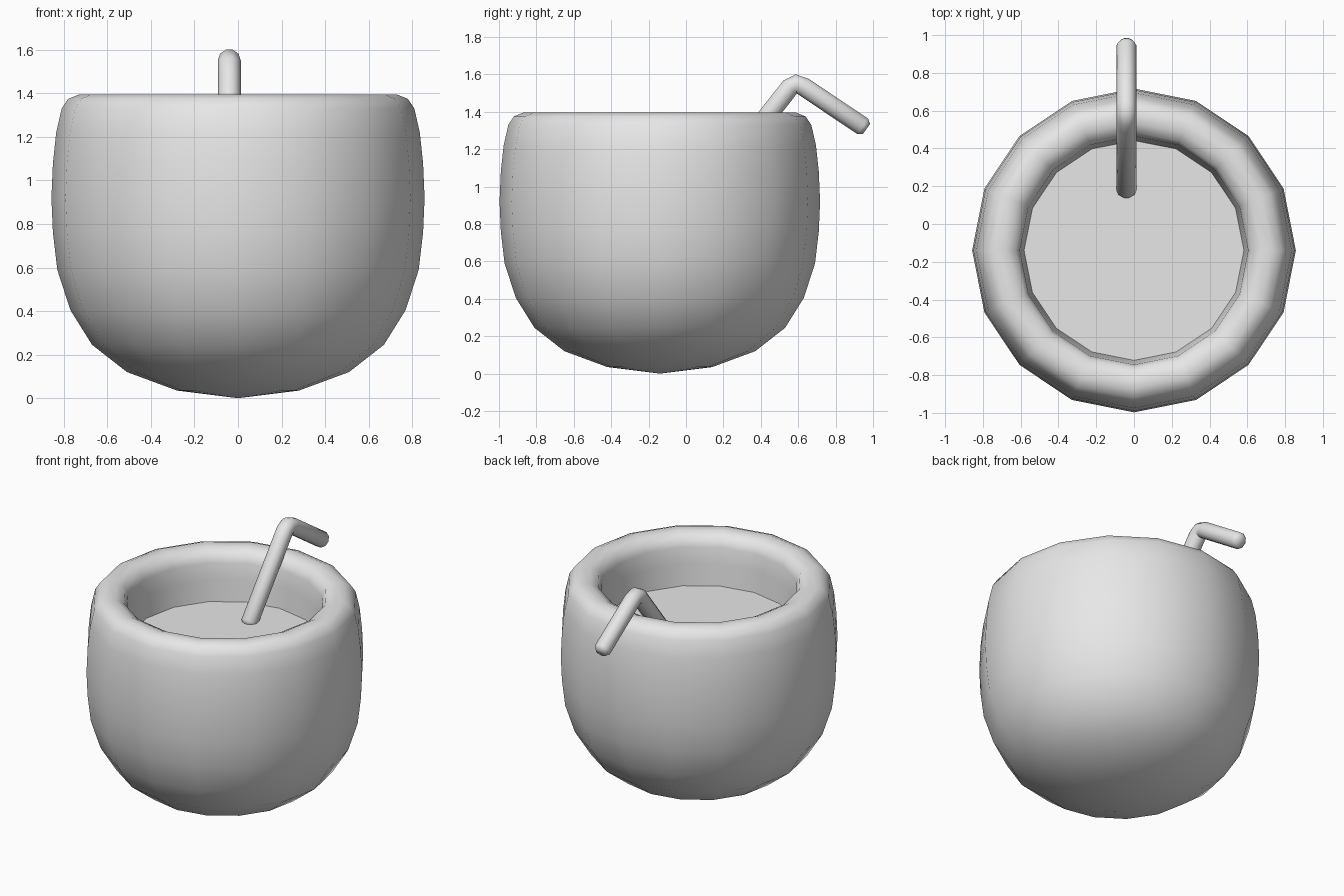
import bpy
import bmesh
from math import cos, sin, pi, radians
from mathutils import Vector

cube = bpy.data.objects.get("Cube")
if cube:
    bpy.data.objects.remove(cube, do_unlink=True)

CENTRE_Y = -0.14
SIDES = 16

grey = bpy.data.materials.new("light_grey")
grey.use_nodes = True
grey.diffuse_color = (0.8, 0.8, 0.8, 1)
grey.node_tree.nodes["Principled BSDF"].inputs["Base Color"].default_value = (0.8, 0.8, 0.8, 1)


def finish(bm, name, angle):
    """Turn a bmesh into a smooth-shaded grey object."""
    bmesh.ops.recalc_face_normals(bm, faces=bm.faces)
    mesh = bpy.data.meshes.new(name)
    bm.to_mesh(mesh)
    bm.free()
    mesh.materials.append(grey)
    obj = bpy.data.objects.new(name, mesh)
    bpy.context.collection.objects.link(obj)
    bpy.ops.object.select_all(action='DESELECT')
    obj.select_set(True)
    bpy.context.view_layer.objects.active = obj
    bpy.ops.object.shade_smooth_by_angle(angle=radians(angle))
    return obj


def bridge(bm, rings):
    """Join consecutive rings of vertices with quads."""
    for a, b in zip(rings, rings[1:]):
        n = len(a)
        for i in range(n):
            j = (i + 1) % n
            bm.faces.new((a[i], a[j], b[j], b[i]))


def ring(bm, radius, z):
    return [bm.verts.new((radius * cos(2 * pi * i / SIDES),
                          CENTRE_Y + radius * sin(2 * pi * i / SIDES), z))
            for i in range(SIDES)]


# Round shell: outside from the base up, over the rim and down the inner wall
profile = [(0.28, 0.035), (0.51, 0.12), (0.67, 0.245), (0.77, 0.405),
           (0.83, 0.59), (0.85, 0.76), (0.857, 0.92), (0.85, 1.08),
           (0.835, 1.22), (0.81, 1.33), (0.78, 1.375), (0.73, 1.395),
           (0.675, 1.39), (0.625, 1.365), (0.605, 1.31), (0.595, 1.2),
           (0.58, 1.04)]
bm = bmesh.new()
rings = [ring(bm, r, z) for r, z in profile]
bridge(bm, rings)
base = bm.verts.new((0, CENTRE_Y, 0))
for i in range(SIDES):
    bm.faces.new((base, rings[0][(i + 1) % SIDES], rings[0][i]))
finish(bm, "shell", 60)

# Drink surface
bm = bmesh.new()
bm.faces.new(ring(bm, 0.587, 1.06))
finish(bm, "drink_surface", 30)

# Bent straw: rings swept along a path in the y-z plane, tapered at the tips
path = [(0.165, 1.035), (0.18, 1.055), (0.52, 1.485), (0.555, 1.53),
        (0.588, 1.55), (0.63, 1.533), (0.945, 1.322), (0.965, 1.308)]
radii = [0.035] + [0.053] * 6 + [0.035]
points = [Vector((-0.04, y, z)) for y, z in path]
side = Vector((1, 0, 0))
bm = bmesh.new()
rings = []
for k, p in enumerate(points):
    along = (points[min(k + 1, len(points) - 1)] - points[max(k - 1, 0)]).normalized()
    up = side.cross(along)
    rings.append([bm.verts.new(p + radii[k] * (side * cos(pi * i / 5) + up * sin(pi * i / 5)))
                  for i in range(10)])
bridge(bm, rings)
bm.faces.new(rings[0])
bm.faces.new(rings[-1])
finish(bm, "straw", 60)
